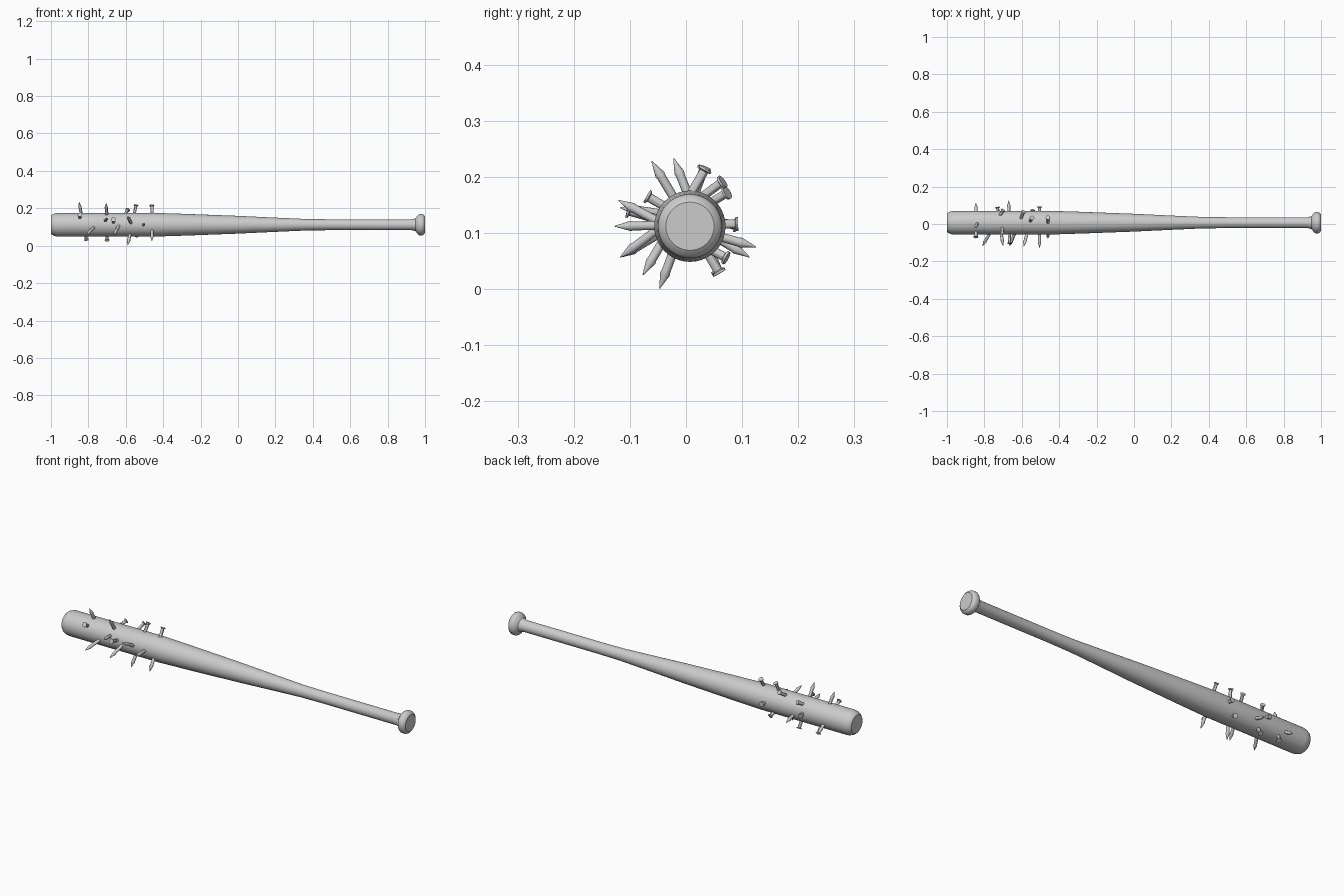
import bpy, bmesh, math
from mathutils import Vector


def lathe(name, profile, start, direction, sides, angle):
    """Spin (distance, radius) rings round an axis and cap both ends."""
    bm = bmesh.new()
    q = Vector(direction).to_track_quat('Z', 'Y')
    rings = []
    for d, r in profile:
        ring = []
        for i in range(sides):
            a = 2 * math.pi * i / sides
            p = Vector((r * math.cos(a), r * math.sin(a), d))
            ring.append(bm.verts.new(q @ p + Vector(start)))
        rings.append(ring)
    for a, b in zip(rings, rings[1:]):
        for i in range(sides):
            j = (i + 1) % sides
            bm.faces.new((a[i], a[j], b[j], b[i]))
    bm.faces.new(rings[0][::-1])
    bm.faces.new(rings[-1])
    mesh = bpy.data.meshes.new(name)
    bm.to_mesh(mesh)
    bm.free()
    obj = bpy.data.objects.new(name, mesh)
    bpy.context.collection.objects.link(obj)
    bpy.ops.object.select_all(action='DESELECT')
    obj.select_set(True)
    bpy.context.view_layer.objects.active = obj
    bpy.ops.object.shade_smooth_by_angle(angle=math.radians(angle))
    return obj


# Wooden bat: barrel, taper, grip and knob in one turned profile
bat = [(0, 0.047), (0.008, 0.055), (0.025, 0.062), (0.04, 0.0635), (0.55, 0.0635),
       (0.72, 0.058), (1.0, 0.0475), (1.2, 0.038), (1.37, 0.0305), (1.5, 0.029),
       (1.93, 0.029), (1.95, 0.035), (1.962, 0.052), (1.97, 0.057), (1.985, 0.057),
       (1.993, 0.053), (2.0, 0.043)]
lathe("bat", bat, (-1, 0.007, 0.112), (1, 0, 0), 40, 35)

# Nails driven right through the barrel: (head centre, tip)
nails = [
    ((-0.81, 0.058, 0.030), (-0.85, -0.022, 0.233)),
    ((-0.70, 0.060, 0.028), (-0.705, -0.061, 0.228)),
    ((-0.545, 0.033, 0.217), (-0.59, -0.047, 0.001)),
    ((-0.46, 0.035, 0.215), (-0.46, -0.077, 0.025)),
    ((-0.59, 0.066, 0.192), (-0.665, -0.117, 0.057)),
    ((-0.505, 0.093, 0.116), (-0.505, -0.127, 0.112)),
    ((-0.54, 0.073, 0.055), (-0.59, -0.120, 0.158)),
    ((-0.73, 0.090, 0.114), (-0.70, -0.117, 0.145)),
    ((-0.70, 0.074, 0.172), (-0.81, -0.117, 0.057)),
    ((-0.665, -0.105, 0.140), (-0.67, 0.125, 0.075)),
    ((-0.845, -0.070, 0.166), (-0.845, 0.113, 0.057)),
]
for n, (head, tip) in enumerate(nails, 1):
    axis = Vector(tip) - Vector(head)
    L = axis.length
    profile = [(0, 0.0125), (0.004, 0.0125), (0.006, 0.008),
               (L - 0.034, 0.008), (L - 0.028, 0.009), (L, 0.0008)]
    lathe(f"nail_{n}", profile, head, axis, 12, 30)
